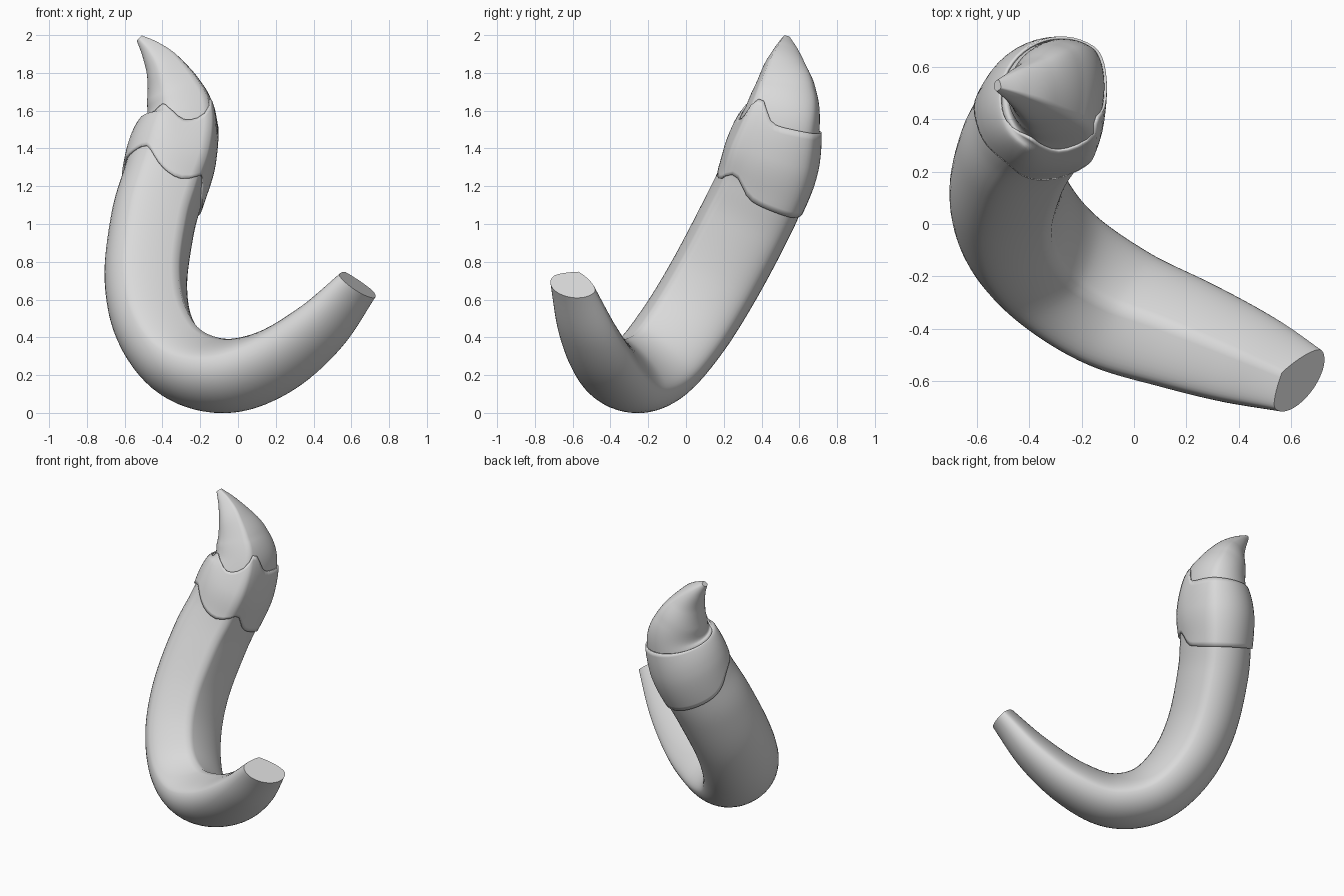
import bpy
import bmesh
import math
from mathutils import Vector

old = bpy.data.objects.get("Cube")
if old:
    bpy.data.objects.remove(old, do_unlink=True)

grey = bpy.data.materials.new("light_grey")
grey.use_nodes = True
grey.diffuse_color = (0.7, 0.7, 0.7, 1)
grey.node_tree.nodes["Principled BSDF"].inputs["Base Color"].default_value = (0.7, 0.7, 0.7, 1)

# Centre line: x, y, z, half depth in the bend, half width across it
PATH = [Vector(p) for p in (
    (0.63, -0.595, 0.68, 0.09, 0.148),
    (0.42, -0.51, 0.45, 0.135, 0.2),
    (0.18, -0.415, 0.275, 0.165, 0.235),
    (-0.07, -0.315, 0.197, 0.188, 0.255),
    (-0.285, -0.175, 0.26, 0.205, 0.26),
    (-0.42, -0.02, 0.45, 0.22, 0.265),
    (-0.465, 0.135, 0.7, 0.23, 0.265),
    (-0.43, 0.295, 1.0, 0.235, 0.265),
    (-0.375, 0.39, 1.2, 0.235, 0.26),
    (-0.322, 0.45, 1.38, 0.235, 0.25),
    (-0.285, 0.497, 1.56, 0.205, 0.22),
    (-0.322, 0.515, 1.7, 0.168, 0.18),
    (-0.38, 0.518, 1.82, 0.115, 0.125),
    (-0.448, 0.525, 1.91, 0.068, 0.073),
    (-0.522, 0.53, 1.985, 0.02, 0.022))]
END = len(PATH) - 1
BEND_NORMAL = Vector((-0.559, -0.758, 0.334))
SIDES = 48
RIDGE = math.sin(math.tau * 2 / SIDES)


def sample(t):
    """Smooth interpolation along the centre line."""
    i = max(0, min(int(t), END - 1))
    f = t - i
    b, c = PATH[i], PATH[i + 1]
    a = PATH[i - 1] if i > 0 else 2 * b - c
    d = PATH[i + 2] if i + 2 <= END else 2 * c - b
    return b + 0.5 * f * (c - a + f * (2 * a - 5 * b + 4 * c - d + f * (3 * (b - c) + d - a)))


def skin_point(t, angle, grow=0.0):
    """Point on the skin; the section has a blunt, off-centre ridge inside the bend."""
    p = sample(t)
    along = (sample(min(t + 0.05, END)) - sample(max(t - 0.05, 0))).to_3d().normalized()
    across = (BEND_NORMAL - along * BEND_NORMAL.dot(along)).normalized()
    inward = along.cross(across)
    c, s = math.cos(angle), math.sin(angle)
    if c > 0:
        tent = min((1 - s) / (1 - RIDGE), (1 + s) / (1 + RIDGE))
        c = 0.5 * c + 0.5 * tent
    return p.to_3d() + inward * c * (p[3] + grow) + across * s * (p[4] + grow)


def build(name, rings, point, capped):
    """Skin rings of points into a tube."""
    bm = bmesh.new()
    rows = [[bm.verts.new(point(r / rings, math.tau * k / SIDES)) for k in range(SIDES)]
            for r in range(rings + 1)]
    for low, high in zip(rows, rows[1:]):
        for k in range(SIDES):
            n = (k + 1) % SIDES
            bm.faces.new((low[k], low[n], high[n], high[k]))
    if capped:
        bm.faces.new(rows[0][::-1])
        bm.faces.new(rows[-1])
    bmesh.ops.recalc_face_normals(bm, faces=bm.faces)
    mesh = bpy.data.meshes.new(name)
    bm.to_mesh(mesh)
    bm.free()
    mesh.materials.append(grey)
    obj = bpy.data.objects.new(name, mesh)
    bpy.context.collection.objects.link(obj)
    bpy.ops.object.select_all(action='DESELECT')
    obj.select_set(True)
    bpy.context.view_layer.objects.active = obj
    bpy.ops.object.shade_smooth_by_angle(angle=math.radians(60))
    return obj


def bump(angle, centre, width):
    """Rounded point in a cuff edge, in degrees."""
    d = (math.degrees(angle) - centre + 180) % 360 - 180
    return math.exp(-(d / width) ** 2)


def cuff_point(v, a):
    bottom = 7.8 + 0.8 * bump(a, 90, 34) + 0.35 * bump(a, 138, 25) + 0.5 * bump(a, 5, 16)
    top = 9.85 + 0.8 * bump(a, 90, 24) + 0.5 * bump(a, 5, 15) - 0.2 * bump(a, 45, 16)
    return skin_point(bottom + (top - bottom) * v, a, 0.012 + 0.01 * math.sin(math.pi * v))


# Curved tail, pointed tip and the jagged cuff over their joint
build("tail", 72, lambda v, a: skin_point(9.3 * v, a), True)
build("tip", 40, lambda v, a: skin_point(9.0 + (END - 9.0) * v, a), True)
cuff = build("cuff", 16, cuff_point, False)
shell = cuff.modifiers.new("thickness", 'SOLIDIFY')
shell.thickness = 0.01
shell.offset = -1
